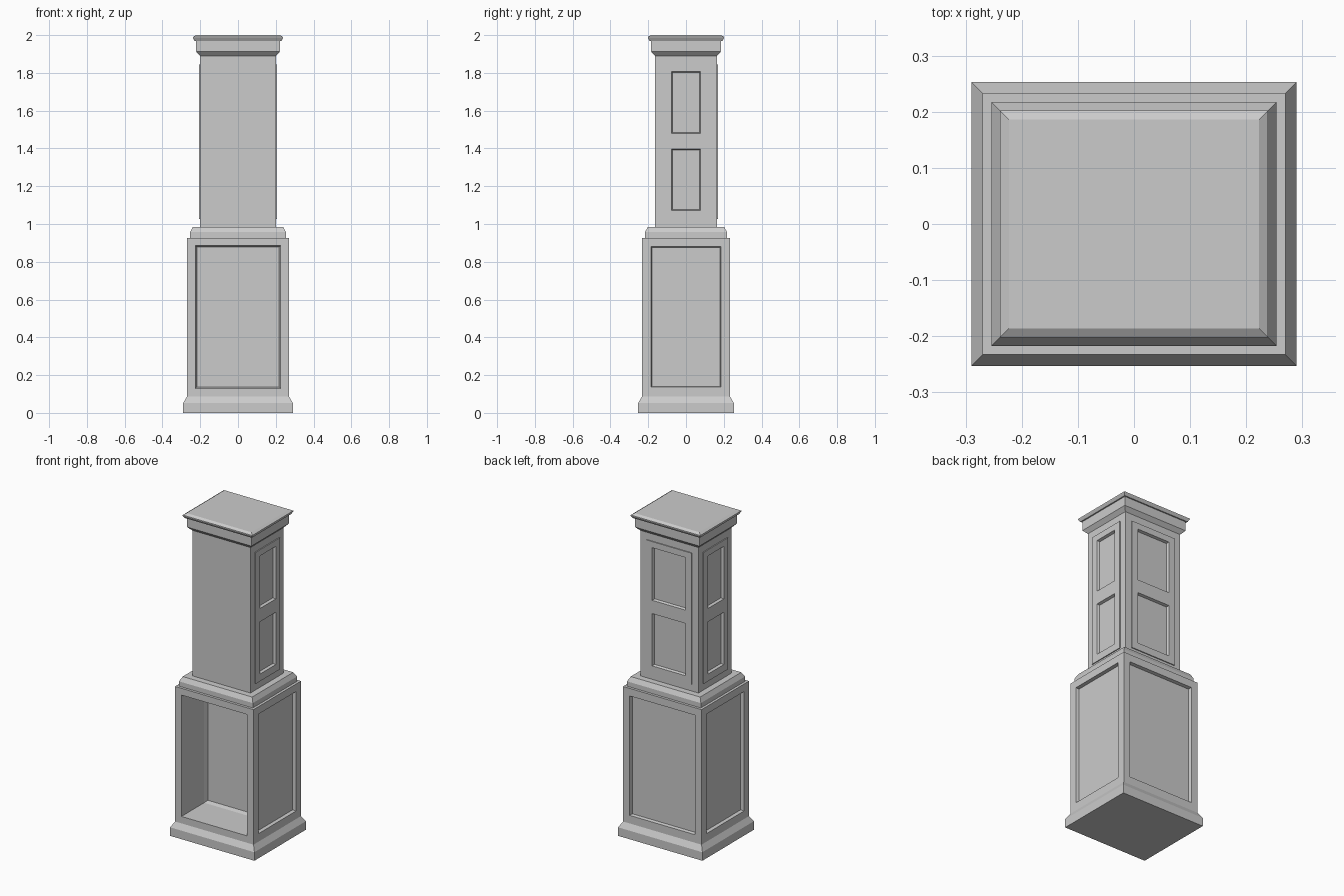
import bpy, bmesh, math
from mathutils import Matrix

if "Cube" in bpy.data.objects:
    bpy.data.objects.remove(bpy.data.objects["Cube"])

CX, CY = 0.2, 0.163  # half width and half depth of the shaft


def finish(name, bm):
    bmesh.ops.recalc_face_normals(bm, faces=bm.faces)
    mesh = bpy.data.meshes.new(name)
    bm.to_mesh(mesh)
    bm.free()
    obj = bpy.data.objects.new(name, mesh)
    bpy.context.collection.objects.link(obj)
    return obj


def loft(bm, rings):
    rings = [[bm.verts.new(p) for p in ring] for ring in rings]
    for a, b in zip(rings, rings[1:]):
        for i in range(4):
            j = (i + 1) % 4
            bm.faces.new((a[i], a[j], b[j], b[i]))
    bm.faces.new(rings[0][::-1])
    bm.faces.new(rings[-1])


def moulded(name, profile):
    """Rectangular solid from (offset from shaft, z) profile points."""
    bm = bmesh.new()
    loft(bm, [[(sx * (CX + o), sy * (CY + o), z)
               for sx, sy in ((-1, -1), (1, -1), (1, 1), (-1, 1))]
              for o, z in profile])
    return finish(name, bm)


def block(name, side, sections):
    """Block facing one side (0 front, 1 right, 2 back, 3 left).
    sections: (outward distance, half width, z low, z high)."""
    bm = bmesh.new()
    loft(bm, [[(-w, -d, a), (w, -d, a), (w, -d, b), (-w, -d, b)]
              for d, w, a, b in sections])
    bm.transform(Matrix.Rotation(side * math.pi / 2, 4, 'Z'))
    return finish(name, bm)


def combine(obj, tool, op):
    mod = obj.modifiers.new(op.lower(), 'BOOLEAN')
    mod.object, mod.operation, mod.solver = tool, op, 'EXACT'
    bpy.context.view_layer.objects.active = obj
    bpy.ops.object.modifier_apply(modifier=mod.name)
    bpy.data.objects.remove(tool)


def sink(obj, side, face, w, z0, z1, depth, bevel):
    """Cut a recessed panel with slightly sloped walls."""
    tool = block('cutter', side, [(face + 0.02, w, z0, z1), (face, w, z0, z1),
                 (face - depth, w - bevel, z0 + bevel, z1 - bevel)])
    combine(obj, tool, 'DIFFERENCE')


# Pedestal with plinth, cabinet body and top moulding
pedestal = moulded('pedestal_cabinet', [
    (0.09, 0), (0.09, 0.053), (0.07, 0.087), (0.07, 0.927),
    (0.054, 0.927), (0.054, 0.957), (0.039, 0.985)])
for side, face, w in ((1, 0.27, 0.184), (2, 0.233, 0.224), (3, 0.27, 0.184)):
    sink(pedestal, side, face, w, 0.137, 0.88, 0.02, 0.004)

# Open niche in the front of the cabinet
niche = block('cutter', 0, [
    (0.26, 0.226, 0.13, 0.885), (0.01, 0.226, 0.13, 0.885),
    (-0.015, 0.218, 0.138, 0.877)])
combine(pedestal, niche, 'DIFFERENCE')

# Shaft with raised frames and two sunken panels on three sides
shaft = moulded('shaft', [(0, 0.985), (0, 1.89)])
for side, face, frame_w, panel_w in ((1, CX, 0.12, 0.077),
                                     (2, CY, 0.156, 0.114),
                                     (3, CX, 0.12, 0.077)):
    plate = block('plate', side, [(face - 0.03, frame_w, 1.027, 1.845),
                                  (face + 0.006, frame_w, 1.027, 1.845)])
    combine(shaft, plate, 'UNION')
    for z0, z1 in ((1.072, 1.397), (1.48, 1.807)):
        sink(shaft, side, face + 0.006, panel_w, z0, z1, 0.016, 0.005)

# Moulded cap
moulded('cap', [(0, 1.89), (0.022, 1.913), (0.022, 1.97), (0.03, 1.97),
                (0.039, 1.985), (0.039, 1.99), (0.023, 2.0)])
